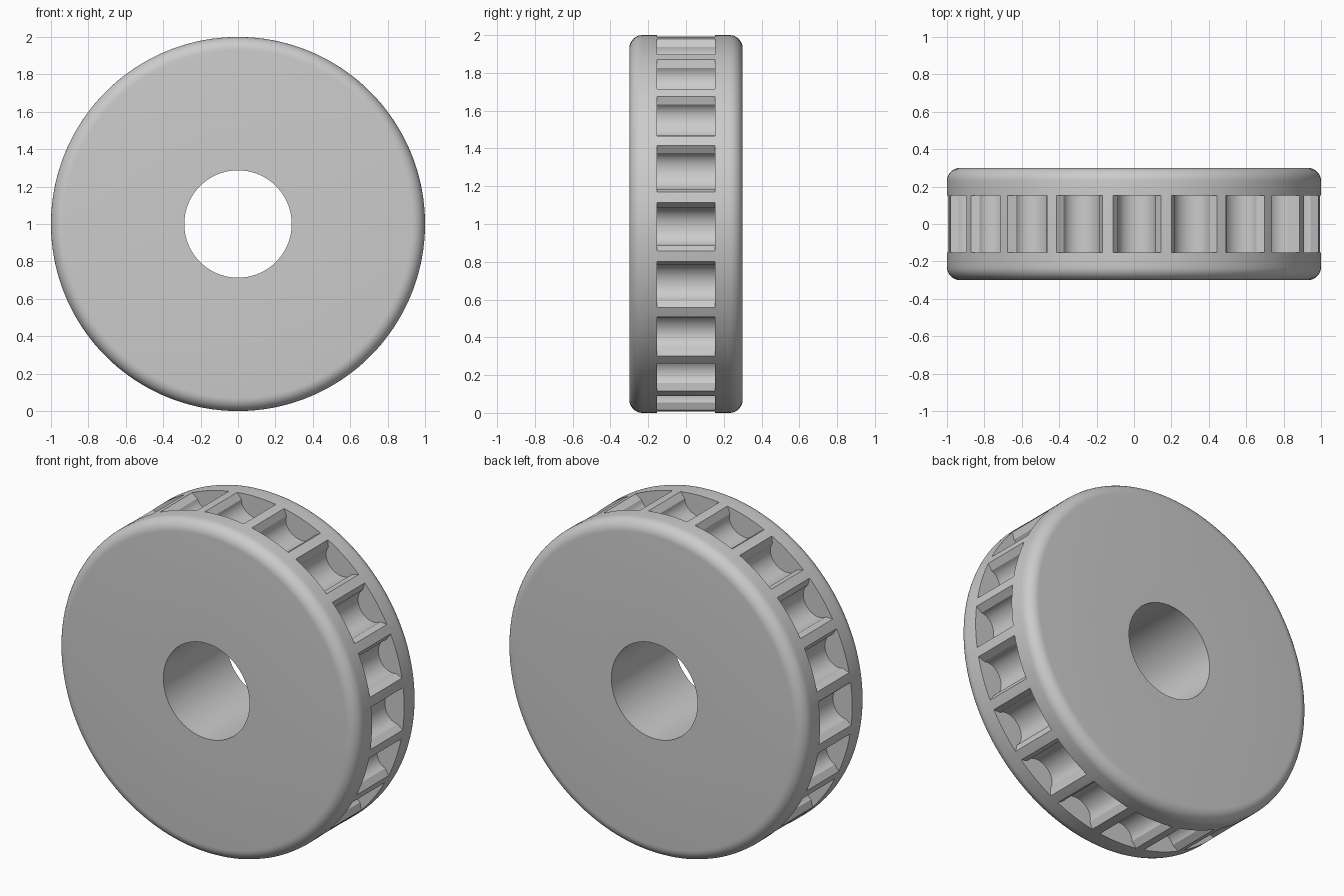
import bpy, bmesh, math
from math import sin, cos, pi, radians
from mathutils import Matrix, Vector

RADIUS, HALF_WIDTH, BORE, FILLET = 1.0, 0.30, 0.287, 0.07
POCKETS, POCKET_HALF, OFFSET = 20, 0.153, radians(-0.9)
SEGMENTS = 180

cube = bpy.data.objects.get("Cube")
if cube:
    bpy.data.objects.remove(cube, do_unlink=True)

grey = bpy.data.materials.new("plain grey")
grey.use_nodes = True
colour = (0.6, 0.6, 0.6, 1)
grey.diffuse_color = colour
grey.node_tree.nodes["Principled BSDF"].inputs["Base Color"].default_value = colour


def make_object(name, bm):
    bmesh.ops.recalc_face_normals(bm, faces=bm.faces)
    mesh = bpy.data.meshes.new(name)
    bm.to_mesh(mesh)
    bm.free()
    mesh.materials.append(grey)
    obj = bpy.data.objects.new(name, mesh)
    bpy.context.collection.objects.link(obj)
    return obj


# Wheel: closed (radius, y) section with rounded outer corners, spun about y
section = [(BORE, HALF_WIDTH), (BORE, -HALF_WIDTH)]
for side in (-1, 1):
    arc = []
    for i in range(9):
        a = i / 8 * pi / 2
        arc.append((RADIUS - FILLET + FILLET * sin(a),
                    side * (HALF_WIDTH - FILLET + FILLET * cos(a))))
    section += arc if side < 0 else arc[::-1]

bm = bmesh.new()
rings = []
for s in range(SEGMENTS):
    t = 2 * pi * s / SEGMENTS
    rings.append([bm.verts.new((r * cos(t), y, 1 + r * sin(t))) for r, y in section])
for s in range(SEGMENTS):
    a, b = rings[s], rings[(s + 1) % SEGMENTS]
    for i in range(len(section)):
        j = (i + 1) % len(section)
        bm.faces.new((a[i], a[j], b[j], b[i]))
wheel = make_object("wheel", bm)

# Pocket outline (radial, tangential): sloped lips leading into a round groove
groove = [(0.957 - 0.085 * sin(pi * i / 20), -0.1 * cos(pi * i / 20)) for i in range(21)]
outline = [(1.1, -0.129), (0.992, -0.129)] + groove + [(0.992, 0.129), (1.1, 0.129)]

# Pocket cutters: one prism per pocket around the rim
bm = bmesh.new()
for k in range(POCKETS):
    turn = Matrix.Rotation(-(OFFSET + 2 * pi * k / POCKETS), 3, 'Y')
    ends = [[bm.verts.new(turn @ Vector((r, y, u)) + Vector((0, 0, 1))) for r, u in outline]
            for y in (-POCKET_HALF, POCKET_HALF)]
    bm.faces.new(ends[0])
    bm.faces.new(ends[1][::-1])
    for i in range(len(outline)):
        j = (i + 1) % len(outline)
        bm.faces.new((ends[0][i], ends[1][i], ends[1][j], ends[0][j]))
cutter = make_object("pocket_cutter", bm)
cutter.hide_render = True

# Cut the pockets, then smooth the round surfaces
cut = wheel.modifiers.new("pockets", 'BOOLEAN')
cut.operation = 'DIFFERENCE'
cut.solver = 'EXACT'
cut.object = cutter
bpy.ops.object.select_all(action='DESELECT')
bpy.context.view_layer.objects.active = wheel
wheel.select_set(True)
bpy.ops.object.modifier_apply(modifier=cut.name)
bpy.data.objects.remove(cutter, do_unlink=True)
bpy.ops.object.shade_smooth_by_angle(angle=radians(25))
